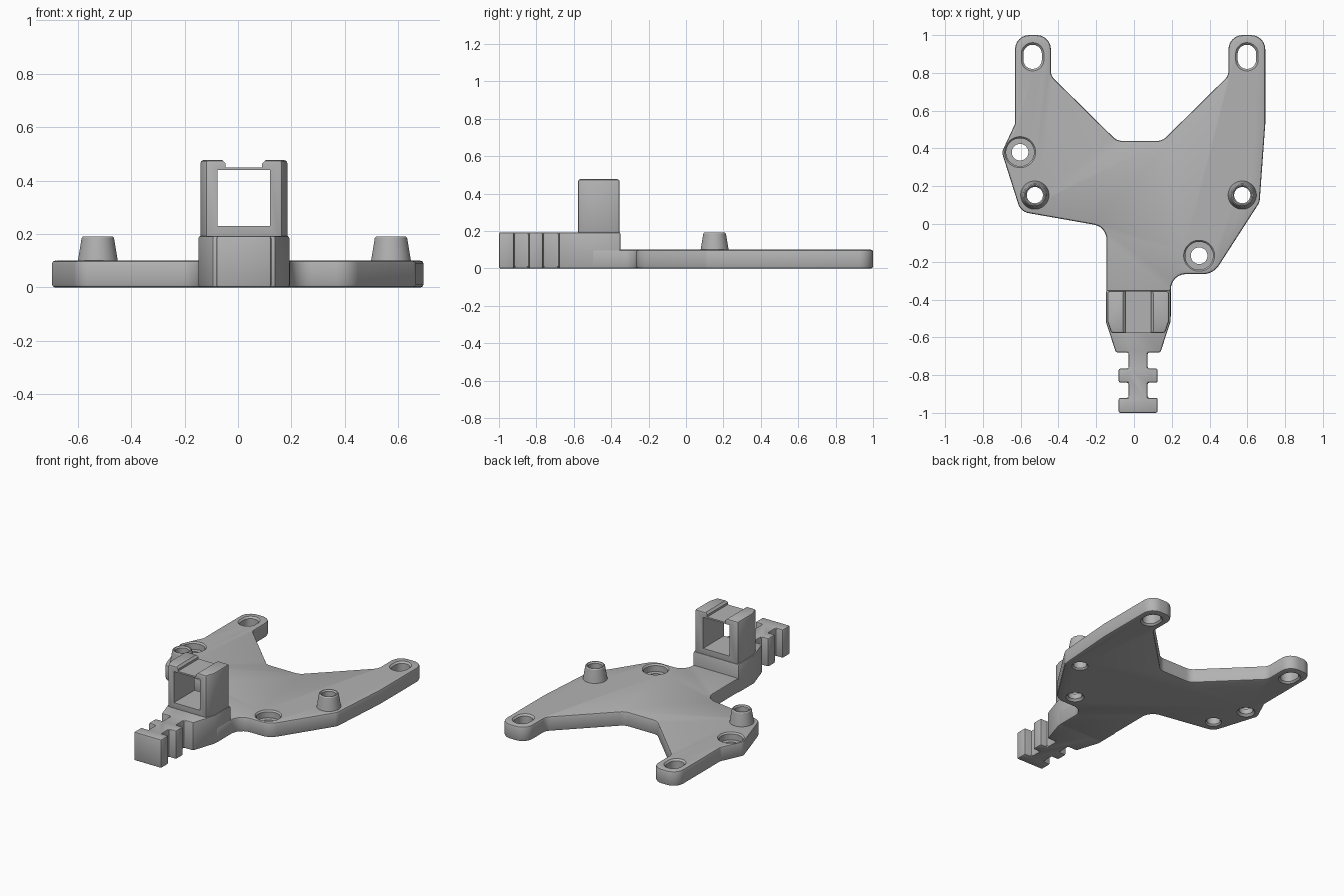
import bpy, bmesh, math
from mathutils import Vector

if "Cube" in bpy.data.objects:
    bpy.data.objects.remove(bpy.data.objects["Cube"])

grey = bpy.data.materials.new("grey plastic")
grey.use_nodes = True
grey.diffuse_color = (0.45, 0.45, 0.45, 1)
grey.node_tree.nodes["Principled BSDF"].inputs["Base Color"].default_value = (0.45, 0.45, 0.45, 1)
MID = 0.022  # centre line of the arm


def loft(name, loops):
    """Solid skinned through loops of equal length, capped at both ends."""
    bm = bmesh.new()
    rows = [[bm.verts.new(p) for p in loop] for loop in loops]
    n = len(rows[0])
    for low, high in zip(rows, rows[1:]):
        for i in range(n):
            j = (i + 1) % n
            bm.faces.new((low[i], low[j], high[j], high[i]))
    bm.faces.new(rows[0])
    bm.faces.new(rows[-1])
    bmesh.ops.recalc_face_normals(bm, faces=bm.faces)
    mesh = bpy.data.meshes.new(name)
    bm.to_mesh(mesh)
    bm.free()
    mesh.materials.append(grey)
    obj = bpy.data.objects.new(name, mesh)
    bpy.context.collection.objects.link(obj)
    return obj


def prism(name, pts, lo, hi):
    return loft(name, [[(x, y, z) for x, y in pts] for z in (lo, hi)])


def prism_y(name, pts, lo, hi):
    return loft(name, [[(x, y, z) for x, z in pts] for y in (lo, hi)])


def turned(name, centre, profile, stretch=0):
    """Round (or slotted) body from (radius, height) pairs."""
    loops = []
    for r, z in profile:
        loop = []
        for i in range(32):
            a = math.tau * (i + 0.5) / 32
            side = stretch if math.sin(a) > 0 else -stretch
            loop.append((centre[0] + r * math.cos(a), centre[1] + r * math.sin(a) + side, z))
        loops.append(loop)
    return loft(name, loops)


def rounded(corners, steps=6):
    """Fillet each (x, y, radius) corner of an outline."""
    out = []
    for i, (x, y, r) in enumerate(corners):
        p = Vector((x, y))
        if r == 0:
            out.append(p)
            continue
        a = (Vector(corners[i - 1][:2]) - p).normalized()
        b = (Vector(corners[(i + 1) % len(corners)][:2]) - p).normalized()
        half = a.angle(b) / 2
        centre = p + (a + b).normalized() * (r / math.sin(half))
        start = p + a * (r / math.tan(half)) - centre
        end = p + b * (r / math.tan(half)) - centre
        for k in range(steps + 1):
            v = start.lerp(end, k / steps)
            t = k / steps
            span = start.angle(end)
            v = (start * math.sin((1 - t) * span) + end * math.sin(t * span)) / math.sin(span)
            out.append(centre + v)
    return out


def apply_mod(obj, kind, **settings):
    mod = obj.modifiers.new(kind.title(), kind)
    for key, value in settings.items():
        setattr(mod, key, value)
    bpy.context.view_layer.objects.active = obj
    bpy.ops.object.modifier_apply(modifier=mod.name)


def bevel(obj, width):
    apply_mod(obj, 'BEVEL', width=width, segments=2, limit_method='ANGLE',
              angle_limit=math.radians(50))


def cut(obj, cutter):
    apply_mod(obj, 'BOOLEAN', object=cutter, operation='DIFFERENCE', solver='EXACT')
    bpy.data.objects.remove(cutter)


# Base plate with two horns and a neck
plate = prism("base_plate", rounded([
    (-0.63, 1.0, .075), (-0.44, 1.0, .075), (-0.44, 0.785, .06), (-0.09, 0.44, .07),
    (0.15, 0.44, .07), (0.50, 0.785, .06), (0.50, 1.0, .075), (0.695, 1.0, .075),
    (0.695, 0.53, 0), (0.665, 0.115, .06), (0.42, -0.265, .1), (0.195, -0.265, .08),
    (0.195, -0.5, 0), (-0.145, -0.5, 0), (-0.145, -0.015, .08), (-0.60, 0.065, .07),
    (-0.70, 0.38, .05), (-0.63, 0.53, .03)]), 0, 0.10)
bevel(plate, 0.011)

# Slotted holes in the horn tips
for x in (-0.537, 0.598):
    cut(plate, turned("slot_cutter", (x, 0.885),
        [(.06, -.02), (.06, 0), (.049, .011), (.049, .089), (.062, .102), (.062, .12)], 0.015))

# Counterbored screw holes
for centre in ((-0.603, 0.38), (0.345, -0.168)):
    cut(plate, turned("screw_cutter", centre,
        [(.058, -.02), (.058, 0), (.044, .014), (.044, .05), (.074, .05),
         (.074, .09), (.084, .102), (.084, .12)]))

# Hollow tapered posts
for side, x in (("right", -0.525), ("left", 0.573)):
    centre = (x, 0.153)
    post = turned(side + "_post", centre, [(.076, .09), (.075, .1), (.061, .185), (.056, .191)])
    for part in (plate, post):
        cut(part, turned("bore_cutter", centre,
            [(.052, -.02), (.052, 0), (.043, .01), (.043, .182), (.051, .192), (.051, .2)]))

# Front arm: tapering block ending in a notched key, mirrored about its centre line
half = [(.17, -.35), (.17, -.52), (.118, -.68), (.05, -.68), (.05, -.765), (.103, -.765),
        (.103, -.84), (.05, -.84), (.05, -.92), (.103, -.92), (.103, -1.0)]
arm = prism("notched_arm", [(MID + x, y) for x, y in half]
            + [(MID - x, y) for x, y in reversed(half)], 0, 0.193)
bevel(arm, 0.009)

# Open frame on top of the arm
half = [(.163, -.355), (.163, -.515), (.143, -.577)]
frame = prism("open_frame", [(MID + x, y) for x, y in half]
              + [(MID - x, y) for x, y in reversed(half)], 0.17, 0.477)
bevel(frame, 0.012)


def mirrored(pairs):
    return [(MID + x, z) for x, z in pairs] + [(MID - x, z) for x, z in reversed(pairs)]


cut(frame, prism_y("window_cutter", mirrored([(.098, .23), (.098, .44)]), -0.7, -0.2))
cut(frame, prism_y("groove_cutter", mirrored([(.068, .45), (.068, .464), (.082, .478), (.082, .6)]),
                   -0.7, -0.2))

# Smooth shading with sharp edges kept
for obj in bpy.context.view_layer.objects:
    obj.select_set(obj.type == 'MESH')
bpy.context.view_layer.objects.active = plate
bpy.ops.object.shade_smooth_by_angle(angle=math.radians(25))
